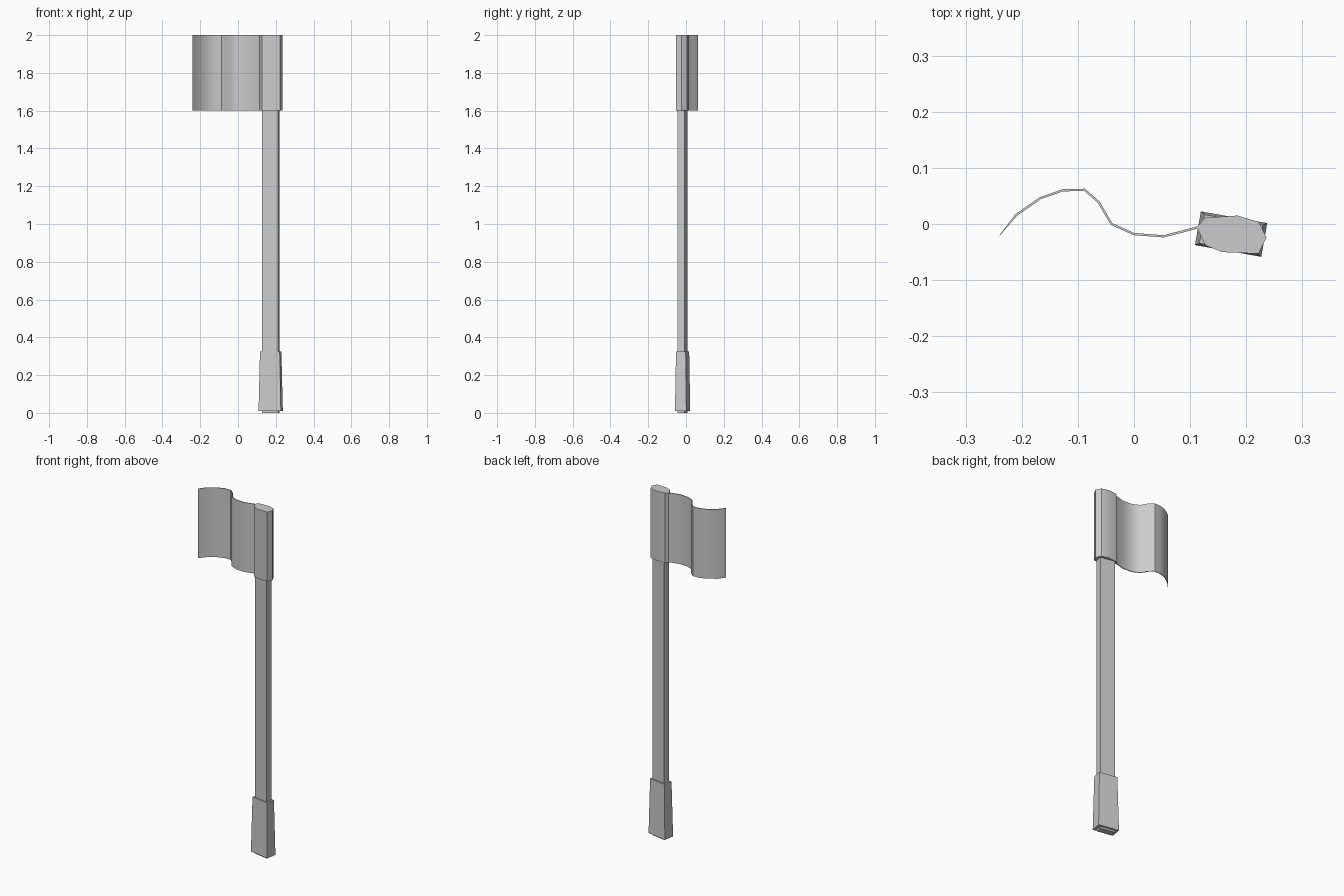
import bpy, bmesh, math
from mathutils import Matrix, Vector

if "Cube" in bpy.data.objects:
    bpy.data.objects.remove(bpy.data.objects["Cube"])

CENTRE = Vector((0.173, -0.018, 0))
TURN = Matrix.Rotation(math.radians(-10), 4, 'Z')


def add_object(name, bm):
    bmesh.ops.recalc_face_normals(bm, faces=bm.faces)
    mesh = bpy.data.meshes.new(name)
    bm.to_mesh(mesh)
    bm.free()
    obj = bpy.data.objects.new(name, mesh)
    bpy.context.collection.objects.link(obj)
    return obj


def tapered_box(name, z0, z1, bottom, top):
    """Box turned with the pole, with its own size at each end."""
    bm = bmesh.new()
    bmesh.ops.create_cube(bm, size=1)
    for v in bm.verts:
        upper = v.co.z > 0
        sx, sy = top if upper else bottom
        v.co = CENTRE + TURN @ Vector((v.co.x * sx, v.co.y * sy, z1 if upper else z0))
    return add_object(name, bm)


def upright_prism(name, outline, z0, z1):
    """Extrude a plan outline straight up and smooth its soft bends."""
    bm = bmesh.new()
    face = bm.faces.new([bm.verts.new((x, y, z0)) for x, y in outline])
    ext = bmesh.ops.extrude_face_region(bm, geom=[face], use_keep_orig=True)
    verts = [g for g in ext['geom'] if isinstance(g, bmesh.types.BMVert)]
    bmesh.ops.translate(bm, verts=verts, vec=(0, 0, z1 - z0))
    obj = add_object(name, bm)
    bpy.ops.object.select_all(action='DESELECT')
    obj.select_set(True)
    bpy.context.view_layer.objects.active = obj
    bpy.ops.object.shade_smooth_by_angle(angle=math.radians(42))
    return obj


# Pole and the grip around its foot
tapered_box("pole", 0.0, 1.99, (0.086, 0.037), (0.086, 0.037))
tapered_box("grip", 0.01, 0.325, (0.12, 0.061), (0.106, 0.052))

# Sleeve of cloth wrapped around the pole top
sleeve = [(0.112, -0.006), (0.126, 0.011), (0.184, 0.015), (0.222, 0.004),
          (0.236, -0.024), (0.222, -0.053), (0.157, -0.05), (0.127, -0.038)]
upright_prism("flag_sleeve", sleeve, 1.6, 2.0)

# Waving cloth, a thin strip offset to both sides of its path
path = [Vector(p) for p in [
    (-0.24, -0.021), (-0.21, 0.016), (-0.167, 0.046), (-0.127, 0.06),
    (-0.088, 0.061), (-0.063, 0.039), (-0.04, 0.0), (0.0, -0.018),
    (0.053, -0.022), (0.114, -0.006)]]
left, right = [], []
for i, p in enumerate(path):
    d = (path[min(i + 1, len(path) - 1)] - path[max(i - 1, 0)]).normalized()
    half = 0.0005 if i == 0 else 0.002
    n = Vector((-d.y, d.x)) * half
    left.append(p + n)
    right.append(p - n)
upright_prism("flag_cloth", left + right[::-1], 1.6, 2.0)
